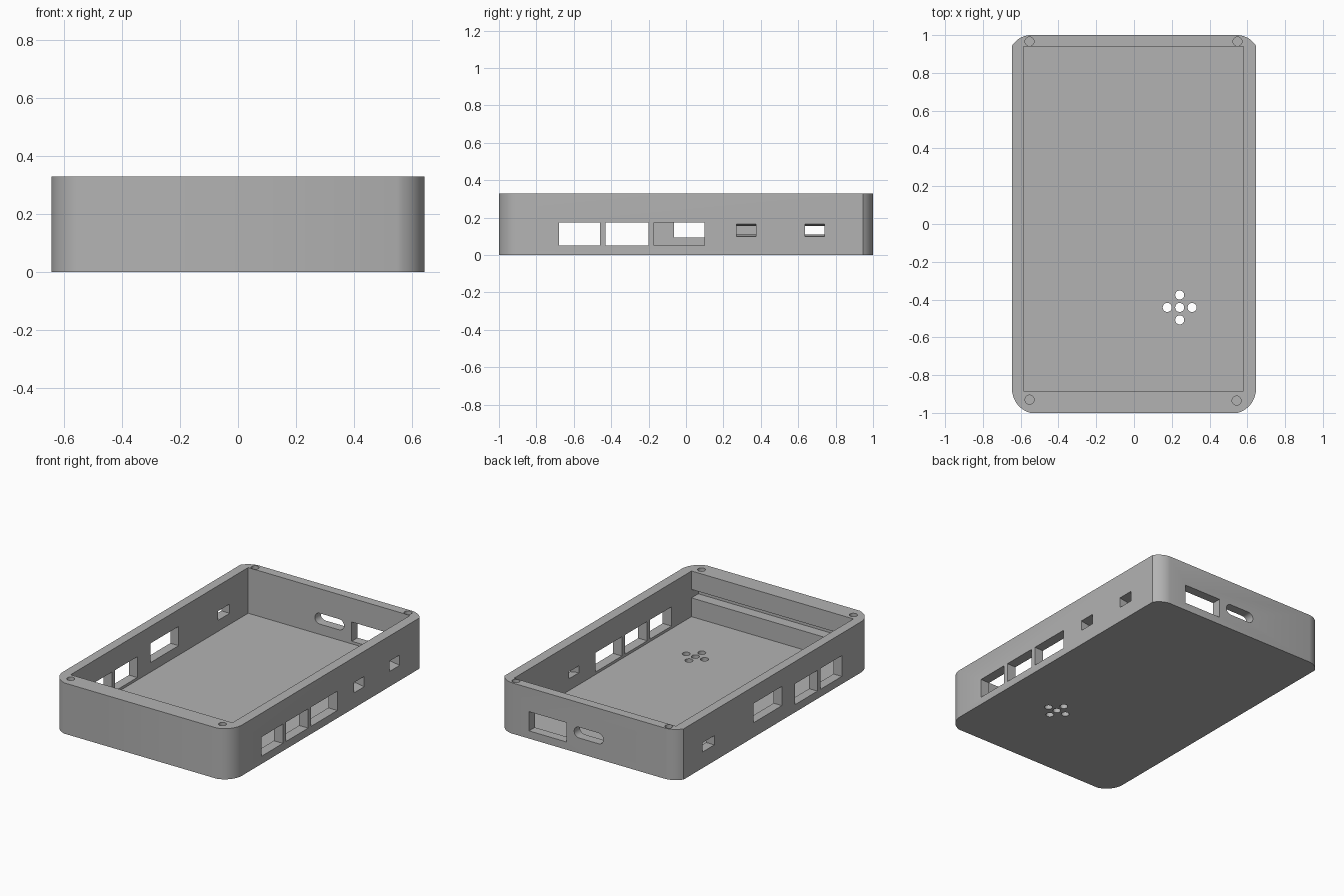
import bpy, bmesh
from math import pi, sin, cos
from mathutils import Vector

old = bpy.data.objects.get("Cube")
if old:
    bpy.data.objects.remove(old, do_unlink=True)

W, H = 0.645, 0.33                      # half width, height
IN_L, IN_R, IN_F, IN_B = -0.585, 0.58, -0.885, 0.94   # cavity limits
FLOOR = 0.033

grey = bpy.data.materials.new("plain grey plastic")
grey.use_nodes = True
colour = (0.45, 0.45, 0.45, 1)
grey.diffuse_color = colour
grey.node_tree.nodes["Principled BSDF"].inputs["Base Color"].default_value = colour


def prism(name, loop, sweep):
    """Solid made by sweeping a closed flat loop along a vector."""
    bm = bmesh.new()
    face = bm.faces.new([bm.verts.new(p) for p in loop])
    extruded = bmesh.ops.extrude_face_region(bm, geom=[face])
    moved = [v for v in extruded["geom"] if isinstance(v, bmesh.types.BMVert)]
    bmesh.ops.translate(bm, verts=moved, vec=Vector(sweep))
    bmesh.ops.recalc_face_normals(bm, faces=bm.faces)
    mesh = bpy.data.meshes.new(name)
    bm.to_mesh(mesh)
    bm.free()
    mesh.materials.append(grey)
    obj = bpy.data.objects.new(name, mesh)
    bpy.context.collection.objects.link(obj)
    return obj


def bulged(a, b, sagitta, steps=8):
    """Shallow arc from a to b, bulging to the right of travel."""
    a, b = Vector(a), Vector(b)
    d = (b - a).normalized()
    out = Vector((d.y, -d.x))
    return [a.lerp(b, i / steps) + out * sagitta * (1 - (2 * i / steps - 1) ** 2)
            for i in range(steps + 1)]


# Case body: rounded outline, counter-clockwise
outline = (bulged((0.55, -1), (W, -0.89), 0.022)
           + bulged((W, 0.945), (0.555, 1), 0.012)
           + bulged((-0.555, 1), (-W, 0.945), 0.012)
           + bulged((-W, -0.89), (-0.55, -1), 0.022))
case = prism("case_body", [(p.x, p.y, 0) for p in outline], (0, 0, H))

cutters = []


def cut_box(name, x, y, z):
    loop = [(x[0], y[0], z[0]), (x[1], y[0], z[0]), (x[1], y[1], z[0]), (x[0], y[1], z[0])]
    cutters.append(prism(name, loop, (0, 0, z[1] - z[0])))


def cut_round(name, x, y, r, z0, z1):
    loop = [(x + r * cos(2 * pi * i / 24), y + r * sin(2 * pi * i / 24), z0) for i in range(24)]
    cutters.append(prism(name, loop, (0, 0, z1 - z0)))


# Open cavity, and the groove inside the thick front wall
cut_box("cavity", (IN_L, IN_R), (IN_F, IN_B), (FLOOR, H + 0.1))
cut_box("board_groove", (IN_L, IN_R), (IN_F - 0.07, IN_F + 0.02), (0.155, 0.21))

# Large ports on the two long walls
for y0, y1 in ((-0.68, -0.46), (-0.43, -0.20), (-0.17, 0.10)):
    cut_box("left_port", (0.55, 0.7), (y0, y1), (0.05, 0.175))
for y0, y1, z0, z1 in ((-0.68, -0.46, 0.05, 0.185), (-0.43, -0.20, 0.05, 0.185),
                       (-0.065, 0.225, 0.095, 0.22), (0.63, 0.75, 0.105, 0.165)):
    cut_box("right_port", (-0.7, -0.55), (y0, y1), (z0, z1))

# Small flared ports
for y0, y1 in ((0.27, 0.375), (0.635, 0.74)):
    loop = [(0.56, y0, 0.11), (IN_R, y0, 0.11), (W, y0, 0.099), (0.67, y0, 0.099),
            (0.67, y0, 0.166), (W, y0, 0.166), (IN_R, y0, 0.155), (0.56, y0, 0.155)]
    cutters.append(prism("flared_port", loop, (0, y1 - y0, 0)))

# Back wall: rectangular port and round-ended slot
cut_box("back_port", (0.16, 0.43), (0.9, 1.05), (0.05, 0.175))
r, half = 0.035, 0.07
slot = []
for side in (1, -1):
    for i in range(13):
        a = -pi / 2 + pi * i / 12
        slot.append((side * (half + r * cos(a)), 0.9, 0.135 + side * r * sin(a)))
cutters.append(prism("back_slot", slot, (0, 0.15, 0)))

# Screw holes in the rim
for x, y in ((-0.553, 0.966), (0.548, 0.966), (-0.553, -0.93), (0.543, -0.935)):
    cut_round("screw_hole", x, y, 0.024, 0.2 if y > 0 else 0.23, H + 0.05)

# Cross of sound holes through the floor
for dx, dy in ((0, 0), (1, 0), (-1, 0), (0, 1), (0, -1)):
    cut_round("sound_hole", 0.242 + dx * 0.066, -0.442 + dy * 0.066, 0.024, -0.05, 0.1)

# Apply every cut, then drop the cutters
bpy.context.view_layer.objects.active = case
for cutter in cutters:
    cutter.hide_render = True
    mod = case.modifiers.new(cutter.name, "BOOLEAN")
    mod.operation = "DIFFERENCE"
    mod.solver = "EXACT"
    mod.object = cutter
    bpy.ops.object.modifier_apply(modifier=mod.name)
for cutter in cutters:
    bpy.data.objects.remove(cutter, do_unlink=True)

bpy.ops.object.select_all(action="DESELECT")
case.select_set(True)
bpy.ops.object.shade_smooth_by_angle(angle=0.4)
